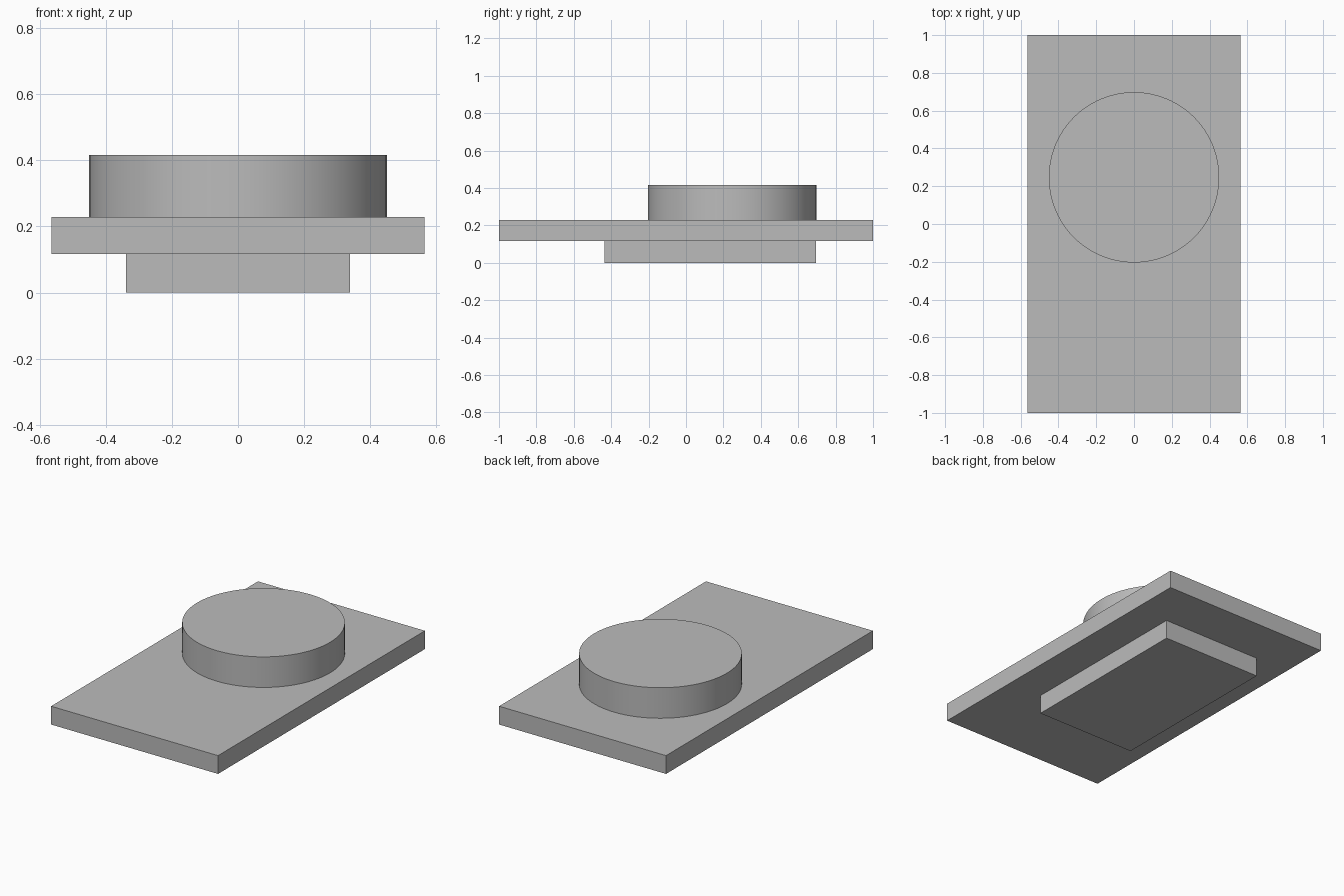
import bpy
import math

cube = bpy.data.objects.get("Cube")
if cube:
    bpy.data.objects.remove(cube, do_unlink=True)

grey = bpy.data.materials.new("plain_grey")
grey.use_nodes = True
colour = (0.5, 0.5, 0.5, 1)
grey.diffuse_color = colour
grey.node_tree.nodes["Principled BSDF"].inputs["Base Color"].default_value = colour


def finish(name):
    obj = bpy.context.object
    obj.name = name
    obj.data.materials.append(grey)
    bpy.ops.object.transform_apply(location=False, rotation=False, scale=True)
    return obj


def box(name, width, y0, y1, z0, z1):
    bpy.ops.mesh.primitive_cube_add(size=1, location=(0, (y0 + y1) / 2, (z0 + z1) / 2))
    bpy.context.object.scale = (width, y1 - y0, z1 - z0)
    return finish(name)


# Rectangular block under the plate
box("lower_block", 0.677, -0.435, 0.695, 0, 0.117)

# Wide flat plate
box("base_plate", 1.13, -1, 1, 0.117, 0.229)

# Round disc on top, towards the back
bpy.ops.mesh.primitive_cylinder_add(vertices=96, radius=0.451, depth=0.187,
                                    location=(0, 0.247, 0.3225))
finish("top_disc")
bpy.ops.object.shade_smooth_by_angle(angle=math.radians(30))
